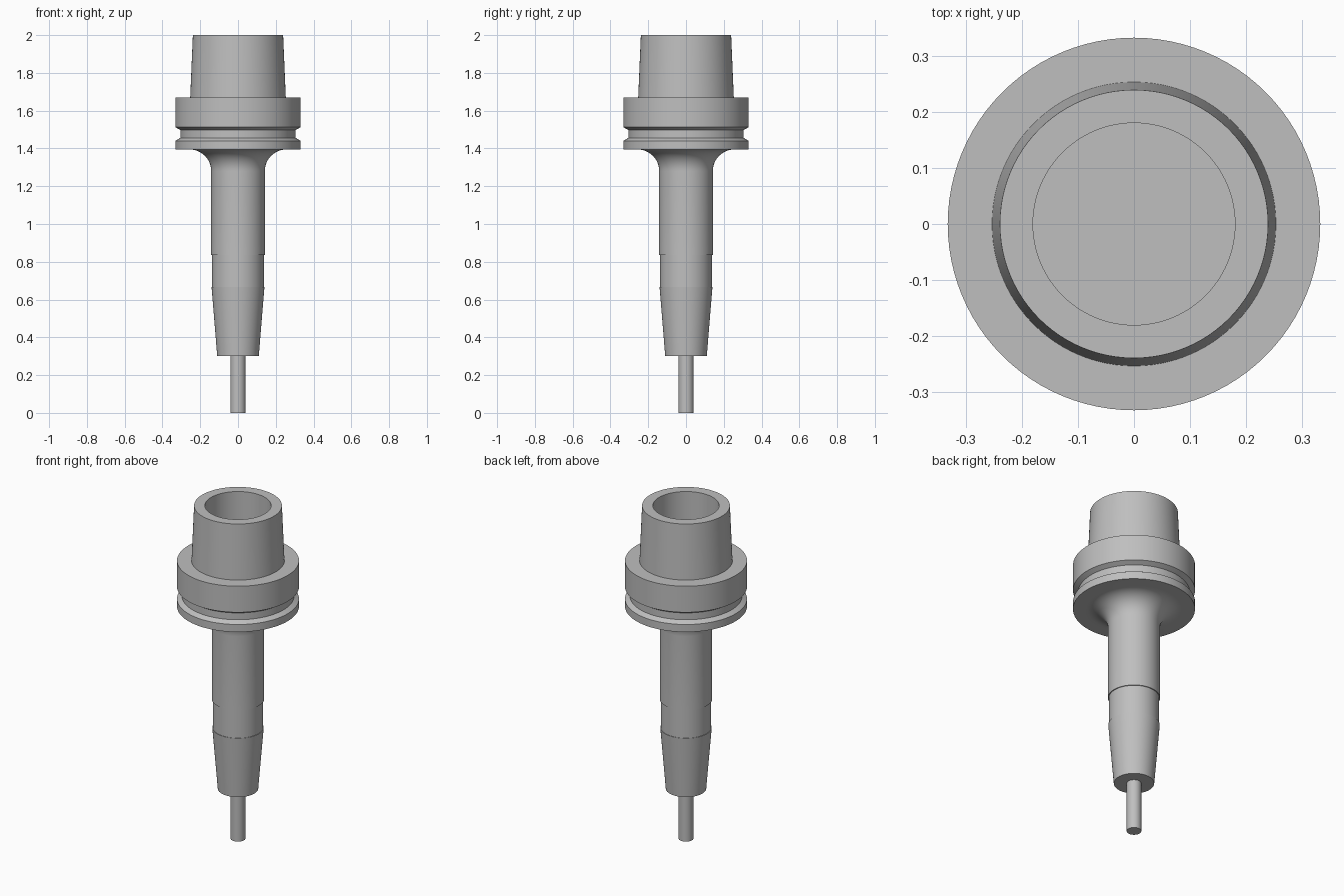
import bpy
import bmesh
import math

cube = bpy.data.objects.get("Cube")
if cube:
    bpy.data.objects.remove(cube, do_unlink=True)

SEGMENTS = 96

steel = bpy.data.materials.new("brushed_steel_grey")
steel.use_nodes = True
GREY = (0.52, 0.52, 0.52, 1)
steel.diffuse_color = GREY
steel.node_tree.nodes["Principled BSDF"].inputs["Base Color"].default_value = GREY


def lathe(name, profile, sharp=20):
    """Spin a (radius, height) profile around z into a closed solid."""
    bm = bmesh.new()
    verts = [bm.verts.new((r, 0, z)) for r, z in profile]
    edges = [bm.edges.new(pair) for pair in zip(verts, verts[1:])]
    bmesh.ops.spin(bm, geom=verts + edges, cent=(0, 0, 0), axis=(0, 0, 1),
                   angle=math.tau, steps=SEGMENTS)
    bmesh.ops.remove_doubles(bm, verts=bm.verts, dist=0.0002)
    bmesh.ops.recalc_face_normals(bm, faces=bm.faces)
    mesh = bpy.data.meshes.new(name)
    bm.to_mesh(mesh)
    bm.free()
    obj = bpy.data.objects.new(name, mesh)
    bpy.context.collection.objects.link(obj)
    mesh.materials.append(steel)
    bpy.ops.object.select_all(action="DESELECT")
    obj.select_set(True)
    bpy.context.view_layer.objects.active = obj
    bpy.ops.object.shade_smooth_by_angle(angle=math.radians(sharp))
    return obj


# Concave fillet between the neck and the underside of the flange
NECK, FLANGE_BOTTOM, FILLET = 0.142, 1.395, 0.115
fillet = []
for i in range(13):
    a = math.radians(90 * i / 12)
    fillet.append((NECK + FILLET * (1 - math.cos(a)),
                   FLANGE_BOTTOM - FILLET * (1 - math.sin(a))))

# Holder: tapered nose, relieved neck, grooved flange, hollow top cone
nose = [(0, 0.3), (0.11, 0.3), (0.14, 0.667), (0.137, 0.667)]
neck = [(0.137, 0.837), (NECK, 0.837)] + fillet
flange = [(0.332, FLANGE_BOTTOM), (0.332, 1.44), (0.305, 1.456),
          (0.305, 1.497), (0.332, 1.513), (0.332, 1.67)]
cone = [(0.253, 1.67), (0.239, 2), (0.18, 2), (0.18, 1.67), (0, 1.67)]
lathe("tool_holder", nose + neck + flange + cone)

# Cutting tool shank, seated inside the nose
lathe("tool_shank", [(0, 0), (0.04, 0), (0.04, 0.32), (0, 0.32)])
